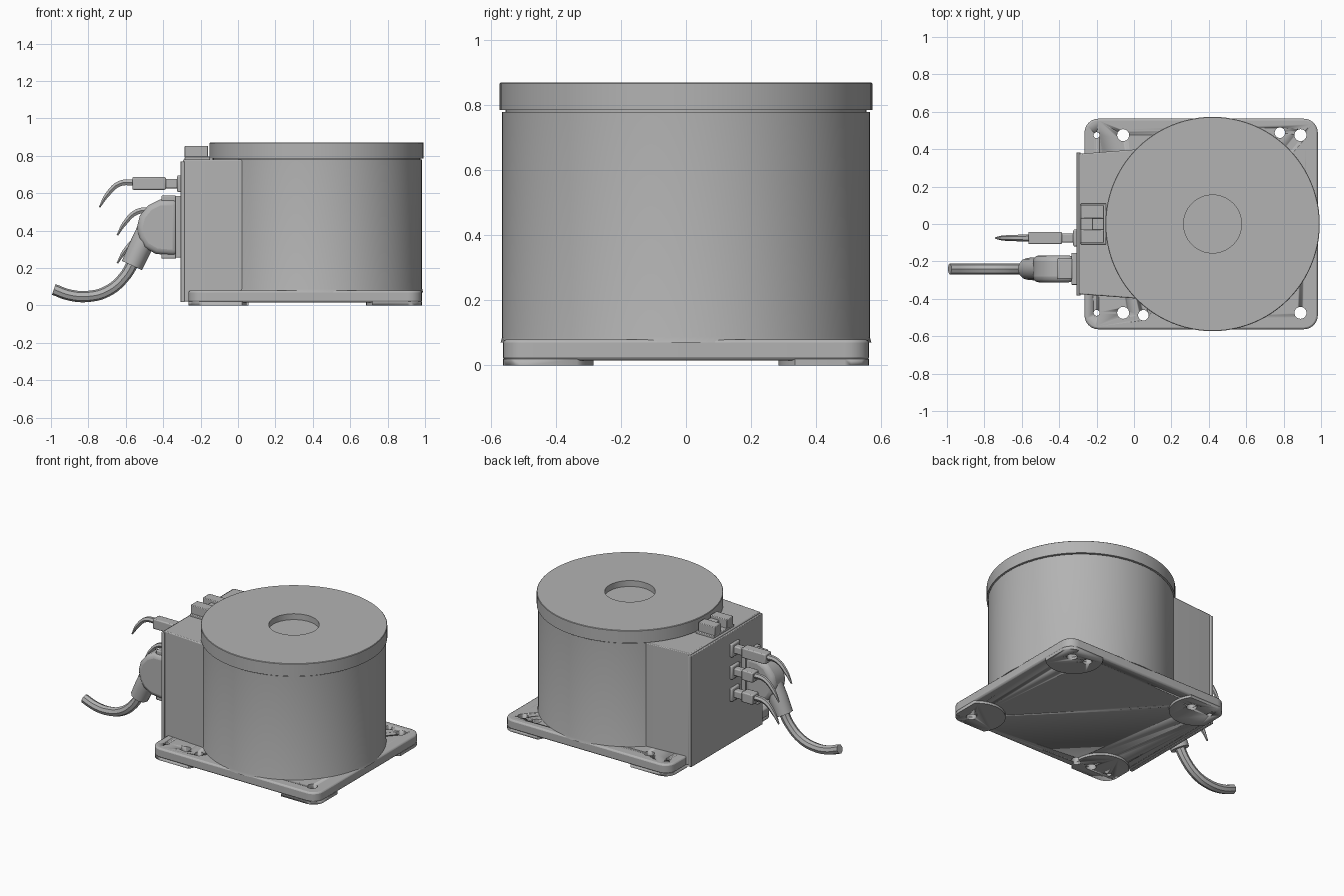
import bpy, bmesh, math
from mathutils import Vector

if "Cube" in bpy.data.objects:
    bpy.data.objects.remove(bpy.data.objects["Cube"], do_unlink=True)

grey = bpy.data.materials.new("machine grey")
grey.use_nodes = True
COLOUR = (0.45, 0.45, 0.45, 1)
grey.diffuse_color = COLOUR
grey.node_tree.nodes["Principled BSDF"].inputs["Base Color"].default_value = COLOUR


def activate(ob):
    bpy.ops.object.select_all(action="DESELECT")
    ob.select_set(True)
    bpy.context.view_layer.objects.active = ob


def finish(name, bm, smooth=True):
    bmesh.ops.recalc_face_normals(bm, faces=bm.faces)
    mesh = bpy.data.meshes.new(name)
    bm.to_mesh(mesh)
    bm.free()
    mesh.materials.append(grey)
    ob = bpy.data.objects.new(name, mesh)
    bpy.context.collection.objects.link(ob)
    if smooth:
        activate(ob)
        bpy.ops.object.shade_smooth_by_angle(angle=math.radians(35))
    return ob


def extrude(bm, points, offset):
    """Closed prism from a loop of 3D points."""
    face = bm.faces.new([bm.verts.new(p) for p in points])
    out = bmesh.ops.extrude_face_region(bm, geom=[face])
    verts = [g for g in out["geom"] if isinstance(g, bmesh.types.BMVert)]
    bmesh.ops.translate(bm, verts=verts, vec=offset)


def box(bm, x, y, z):
    extrude(bm, [(x[0], y[0], z[0]), (x[1], y[0], z[0]),
                 (x[1], y[1], z[0]), (x[0], y[1], z[0])], (0, 0, z[1] - z[0]))


def disc(bm, x, y, r, z0, z1, n=24):
    ring = [(x + r * math.cos(math.tau * i / n), y + r * math.sin(math.tau * i / n), z0)
            for i in range(n)]
    extrude(bm, ring, (0, 0, z1 - z0))


def rounded_rect(x0, x1, y0, y1, r, z):
    pts = []
    corners = [(x1 - r, y1 - r), (x0 + r, y1 - r), (x0 + r, y0 + r), (x1 - r, y0 + r)]
    for q, (cx, cy) in enumerate(corners):
        for i in range(7):
            a = math.pi / 2 * (q + i / 6)
            pts.append((cx + r * math.cos(a), cy + r * math.sin(a), z))
    return pts


def lathe(name, cx, profile, n=96):
    """Revolve (radius, z) points; ends at radius 0 close the solid."""
    bm = bmesh.new()
    verts = [bm.verts.new((cx + r, 0, z)) for r, z in profile]
    edges = [bm.edges.new(pair) for pair in zip(verts, verts[1:])]
    bmesh.ops.spin(bm, geom=verts + edges, cent=(cx, 0, 0), axis=(0, 0, 1),
                   angle=math.tau, steps=n)
    bmesh.ops.remove_doubles(bm, verts=bm.verts, dist=0.0001)
    return finish(name, bm)


def boolean(ob, cutter, operation):
    mod = ob.modifiers.new("cut", "BOOLEAN")
    mod.operation, mod.object, mod.solver = operation, cutter, "EXACT"
    activate(ob)
    bpy.ops.object.modifier_apply(modifier=mod.name)


def bevel(ob, width, segments=2):
    mod = ob.modifiers.new("bevel", "BEVEL")
    mod.width, mod.segments, mod.angle_limit = width, segments, math.radians(40)
    activate(ob)
    bpy.ops.object.modifier_apply(modifier=mod.name)


def tube(name, points, depth, radii, sides=2):
    curve = bpy.data.curves.new(name, "CURVE")
    curve.dimensions, curve.bevel_depth = "3D", depth
    curve.bevel_resolution, curve.use_fill_caps, curve.resolution_u = sides, True, 5
    spline = curve.splines.new("BEZIER")
    spline.bezier_points.add(len(points) - 1)
    for bp, p, r in zip(spline.bezier_points, points, radii):
        bp.co, bp.radius = p, r
        bp.handle_left_type = bp.handle_right_type = "AUTO"
    ob = bpy.data.objects.new(name, curve)
    bpy.context.collection.objects.link(ob)
    curve.materials.append(grey)
    activate(ob)
    bpy.ops.object.convert(target="MESH")
    bpy.ops.object.shade_smooth_by_angle(angle=math.radians(40))


# Base plate with rounded corners and raised corner pads
PLATE = (-0.265, 0.983, -0.563, 0.563, 0.075)
bm = bmesh.new()
extrude(bm, rounded_rect(*PLATE, 0.016), (0, 0, 0.064))
plate = finish("base_plate", bm)
bevel(plate, 0.01)

bm = bmesh.new()
extrude(bm, rounded_rect(*PLATE, -0.1), (0, 0, 0.3))
outline = finish("pad_outline", bm)
bm = bmesh.new()
for x in (-0.12, 0.86):
    for y in (-0.46, 0.46):
        disc(bm, x, y, 0.175, 0, 0.02, 40)
pads = finish("corner_pads", bm)
boolean(pads, outline, "INTERSECT")

# Mounting holes through plate and pads
bm = bmesh.new()
for y in (-0.475, 0.475):
    disc(bm, -0.058, y, 0.032, -0.1, 0.2)
    disc(bm, 0.89, y, 0.032, -0.1, 0.2)
    disc(bm, -0.2, y, 0.016, -0.1, 0.2)
disc(bm, 0.05, -0.488, 0.028, -0.1, 0.2)
disc(bm, 0.78, 0.488, 0.028, -0.1, 0.2)
holes = finish("hole_cutter", bm)
boolean(plate, holes, "DIFFERENCE")
boolean(pads, holes, "DIFFERENCE")
for helper in (outline, holes):
    bpy.data.objects.remove(helper, do_unlink=True)

# Round housing and turntable cap with a central recess
CX = 0.42
lathe("round_housing", CX, [(0, 0.07), (0.57, 0.07), (0.565, 0.088), (0.565, 0.78),
                            (0.555, 0.78), (0.555, 0.8), (0, 0.8)])
lathe("turntable_cap", CX, [(0, 0.785), (0.573, 0.785), (0.573, 0.867), (0.57, 0.87),
                            (0.155, 0.87), (0.155, 0.83), (0, 0.83)])

# Flared connection box behind the housing, with its cover panel
bm = bmesh.new()
extrude(bm, [(-0.295, -0.375, 0.02), (0.03, -0.4, 0.02), (0.3, -0.4, 0.02),
             (0.3, 0.4, 0.02), (0.03, 0.4, 0.02), (-0.295, 0.375, 0.02)], (0, 0, 0.76))
bevel(finish("connection_box", bm), 0.006)
bm = bmesh.new()
box(bm, (-0.308, -0.285), (-0.383, 0.383), (0.017, 0.77))
bevel(finish("cover_panel", bm), 0.004)

# Clip bracket on top of the connection box
bm = bmesh.new()
box(bm, (-0.285, -0.15), (-0.11, 0.11), (0.77, 0.795))
box(bm, (-0.225, -0.16), (-0.04, 0.04), (0.79, 0.835))
for s in (-1, 1):
    box(bm, (-0.285, -0.16), sorted((0.03 * s, 0.1 * s)), (0.79, 0.853))
bevel(finish("top_bracket", bm), 0.004)

# Three small plugs with short wires
for name, z, end in (("upper", 0.65, -0.565), ("middle", 0.5, -0.47), ("lower", 0.35, -0.47)):
    y = -0.075
    bm = bmesh.new()
    box(bm, (end, -0.385), (y - 0.033, y + 0.033), (z - 0.032, z + 0.036))
    box(bm, (-0.4, -0.3), (y - 0.024, y + 0.024), (z - 0.024, z + 0.026))
    box(bm, (-0.325, -0.3), (y - 0.045, y + 0.045), (z - 0.045, z + 0.045))
    bevel(finish(name + "_plug", bm), 0.007)
    tube(name + "_wire", [(end + 0.02, y, z + 0.008), (end - 0.07, y, z),
                          (end - 0.135, y, z - 0.06), (end - 0.175, y, z - 0.125)],
         0.02, (1, 0.85, 0.7, 0.25), 1)

# Large angled connector: flange, rounded body, latches
CY = -0.24
bm = bmesh.new()
box(bm, (-0.335, -0.3), (CY - 0.085, CY + 0.085), (0.255, 0.585))
bevel(finish("connector_flange", bm), 0.005)
bm = bmesh.new()
profile = [(-0.32, 0.565), (-0.42, 0.565), (-0.48, 0.535), (-0.525, 0.48),
           (-0.54, 0.42), (-0.53, 0.36), (-0.5, 0.31), (-0.44, 0.275), (-0.32, 0.265)]
extrude(bm, [(x, CY - 0.072, z) for x, z in profile], (0, 0.144, 0))
bevel(finish("connector_body", bm), 0.03, 3)
bm = bmesh.new()
for z in (0.545, 0.25):
    box(bm, (-0.41, -0.33), (CY - 0.055, CY + 0.055), (z, z + 0.042))
bevel(finish("connector_latches", bm), 0.006)

# Cable gland and heavy cable
tube("cable_gland", [(-0.48, CY, 0.4), (-0.525, CY, 0.305), (-0.567, CY, 0.213)],
     0.062, (1, 1, 0.95), 4)
tube("heavy_cable", [(-0.55, CY, 0.25), (-0.61, CY, 0.15), (-0.7, CY, 0.075),
                     (-0.8, CY, 0.048), (-0.9, CY, 0.055), (-0.985, CY, 0.085)],
     0.03, (1.1, 1, 1, 1, 1, 1))
